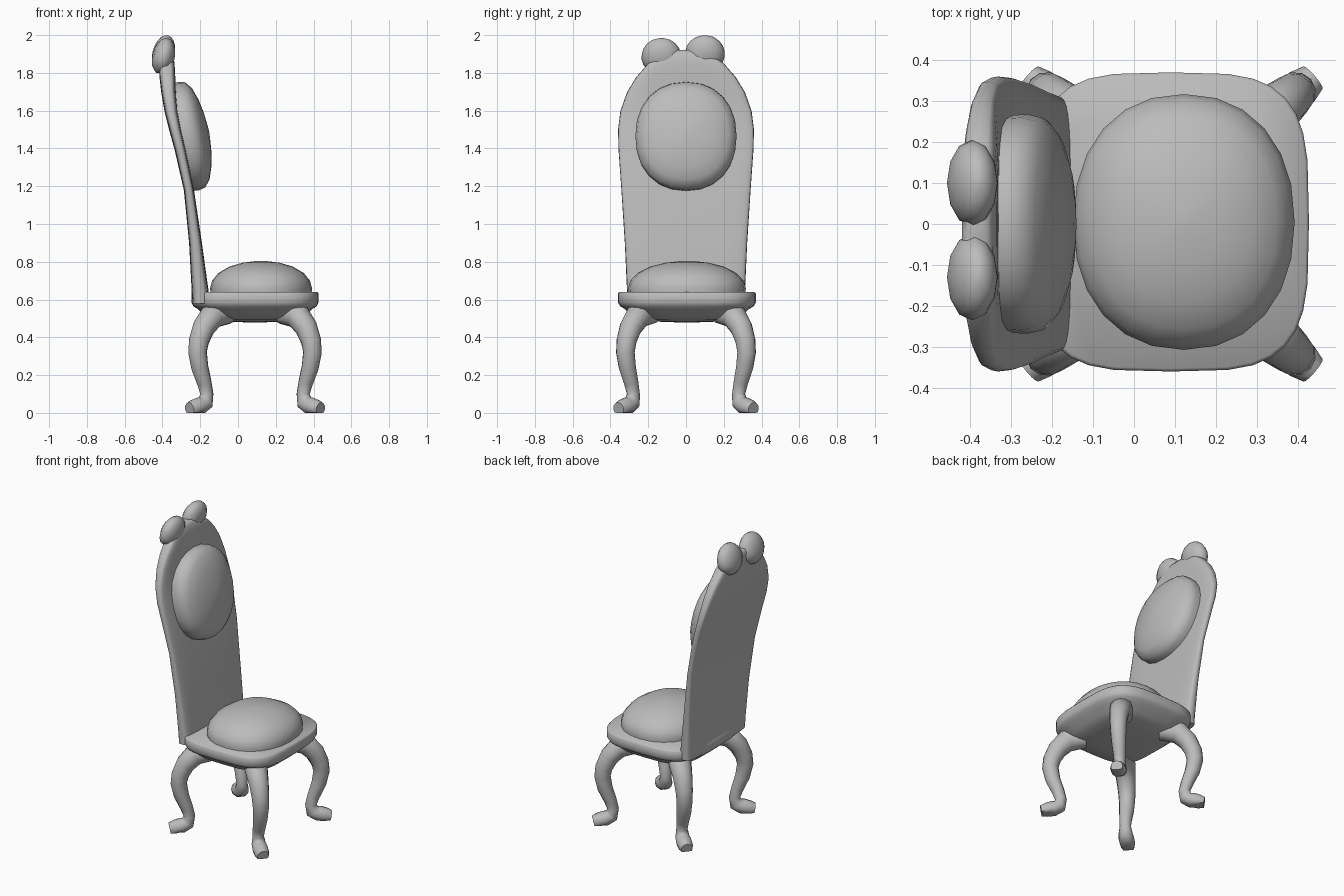
import bpy, bmesh, math
from mathutils import Vector

if "Cube" in bpy.data.objects:
    bpy.data.objects.remove(bpy.data.objects["Cube"], do_unlink=True)

grey = bpy.data.materials.new("plain grey")
grey.use_nodes = True
grey.diffuse_color = (0.5, 0.5, 0.5, 1)
grey.node_tree.nodes["Principled BSDF"].inputs["Base Color"].default_value = (0.5, 0.5, 0.5, 1)


def loft(name, rings, angle=50):
    """Skin a list of equal point rings and close both ends."""
    bm = bmesh.new()
    loops = [[bm.verts.new(p) for p in ring] for ring in rings]
    n = len(loops[0])
    for a, b in zip(loops, loops[1:]):
        for i in range(n):
            j = (i + 1) % n
            bm.faces.new((a[i], a[j], b[j], b[i]))
    bm.faces.new(loops[0][::-1])
    bm.faces.new(loops[-1])
    bmesh.ops.recalc_face_normals(bm, faces=bm.faces)
    mesh = bpy.data.meshes.new(name)
    bm.to_mesh(mesh)
    bm.free()
    mesh.materials.append(grey)
    obj = bpy.data.objects.new(name, mesh)
    bpy.context.collection.objects.link(obj)
    bpy.ops.object.select_all(action="DESELECT")
    obj.select_set(True)
    bpy.context.view_layer.objects.active = obj
    bpy.ops.object.shade_smooth_by_angle(angle=math.radians(angle))


def ring(center, u, v, a, b, n, power=2.0):
    """Superellipse ring with half axes a along u and b along v."""
    pts = []
    for i in range(n):
        t = math.tau * i / n
        c, s = math.cos(t), math.sin(t)
        pts.append(Vector(center)
                   + Vector(u) * a * math.copysign(abs(c) ** (2 / power), c)
                   + Vector(v) * b * math.copysign(abs(s) ** (2 / power), s))
    return pts


X, Y, Z = Vector((1, 0, 0)), Vector((0, 1, 0)), Vector((0, 0, 1))
MID = 0.09  # middle of the seat along x

# Seat: slab with rounded lower edge and a belly tapering to the middle
seat = [(0.64, 0.98), (0.632, 1), (0.585, 1), (0.565, 0.97), (0.55, 0.9),
        (0.515, 0.8), (0.495, 0.65), (0.483, 0.42), (0.478, 0.05)]
loft("seat", [ring((MID, 0.005, z), X, Y, 0.337 * s, 0.365 * s, 32, 3.7) for z, s in seat], 70)


# Cushions: domes growing along a normal
def cushion(name, center, u, v, a, b, profile):
    normal = u.cross(v)
    loft(name, [ring(Vector(center) + normal * h, u, v, a * s, b * s, 24, 2.2)
                for h, s in profile], 60)


cushion("seat_cushion", (0.122, 0.005, 0.63), X, Y, 0.27, 0.312,
        [(0, 0.99), (0.03, 1), (0.07, 0.96), (0.11, 0.84), (0.145, 0.62),
         (0.165, 0.36), (0.174, 0.1), (0.175, 0.02)])
lean = Vector((-0.19, 0, 0.982)).normalized()
cushion("back_cushion", (-0.3, 0, 1.458), Y, lean, 0.268, 0.292,
        [(0, 0.99), (0.04, 1), (0.075, 0.97), (0.105, 0.84), (0.127, 0.62),
         (0.142, 0.36), (0.149, 0.1), (0.15, 0.02)])

# Backrest: height, centre x, half thickness, half width
back = [(0.58, -0.198, 0.045, 0.31), (0.64, -0.2, 0.045, 0.312), (0.9, -0.225, 0.034, 0.324),
        (1.18, -0.26, 0.027, 0.342), (1.39, -0.305, 0.03, 0.357), (1.5, -0.333, 0.032, 0.36),
        (1.6, -0.355, 0.035, 0.347), (1.7, -0.368, 0.039, 0.311), (1.78, -0.374, 0.042, 0.262),
        (1.85, -0.378, 0.042, 0.2), (1.9, -0.382, 0.038, 0.125), (1.92, -0.384, 0.025, 0.05)]
loft("backrest", [ring((x, 0, z), X, Y, t, w, 32, 4.5) for z, x, t, w in back], 60)

# Crest knobs: pair of bulbs, fuller near the bottom, on top of the backrest
bulb = [(-0.1, 0.45), (-0.085, 0.65), (-0.06, 0.9), (-0.03, 1), (0, 0.99),
        (0.03, 0.9), (0.055, 0.72), (0.075, 0.45), (0.084, 0.1)]
for side, y, z in (("right", -0.13, 1.9), ("left", 0.1, 1.915)):
    loft(side + "_crest_knob", [ring((-0.392 + 0.15 * h, y, z + h), X, Y, 0.06 * s, 0.105 * s, 12)
                                for h, s in bulb], 60)

# Legs: S-curved loft in a vertical diagonal plane (outward offset, height, radius)
leg = [(-0.2, 0.53, 0.06), (-0.09, 0.515, 0.07), (-0.03, 0.45, 0.06), (0.003, 0.38, 0.054),
       (0.012, 0.32, 0.05), (-0.004, 0.24, 0.046), (-0.035, 0.16, 0.039),
       (-0.053, 0.1, 0.035), (-0.042, 0.055, 0.044), (-0.005, 0.037, 0.048),
       (0.035, 0.026, 0.046), (0.068, 0.02, 0.036)]
path = [Vector((d, 0, z)) for d, z, r in leg]
for end, sx in (("front", 1), ("back", -1)):
    for side, sy in (("left", 1), ("right", -1)):
        out = Vector((sx * 0.76, sy * 0.65, 0))
        across = Z.cross(out)
        base = Vector((MID + sx * 0.295, sy * 0.313, 0))
        rings = []
        for i, (d, z, r) in enumerate(leg):
            tan = (path[min(i + 1, len(leg) - 1)] - path[max(i - 1, 0)]).normalized()
            u = out * -tan.z + Z * tan.x
            pts = ring(base + out * d + Z * z, u, across, r, r, 12)
            rings.append([Vector((p.x, p.y, max(p.z, 0))) for p in pts])
        loft(f"{end}_{side}_leg", rings, 55)
